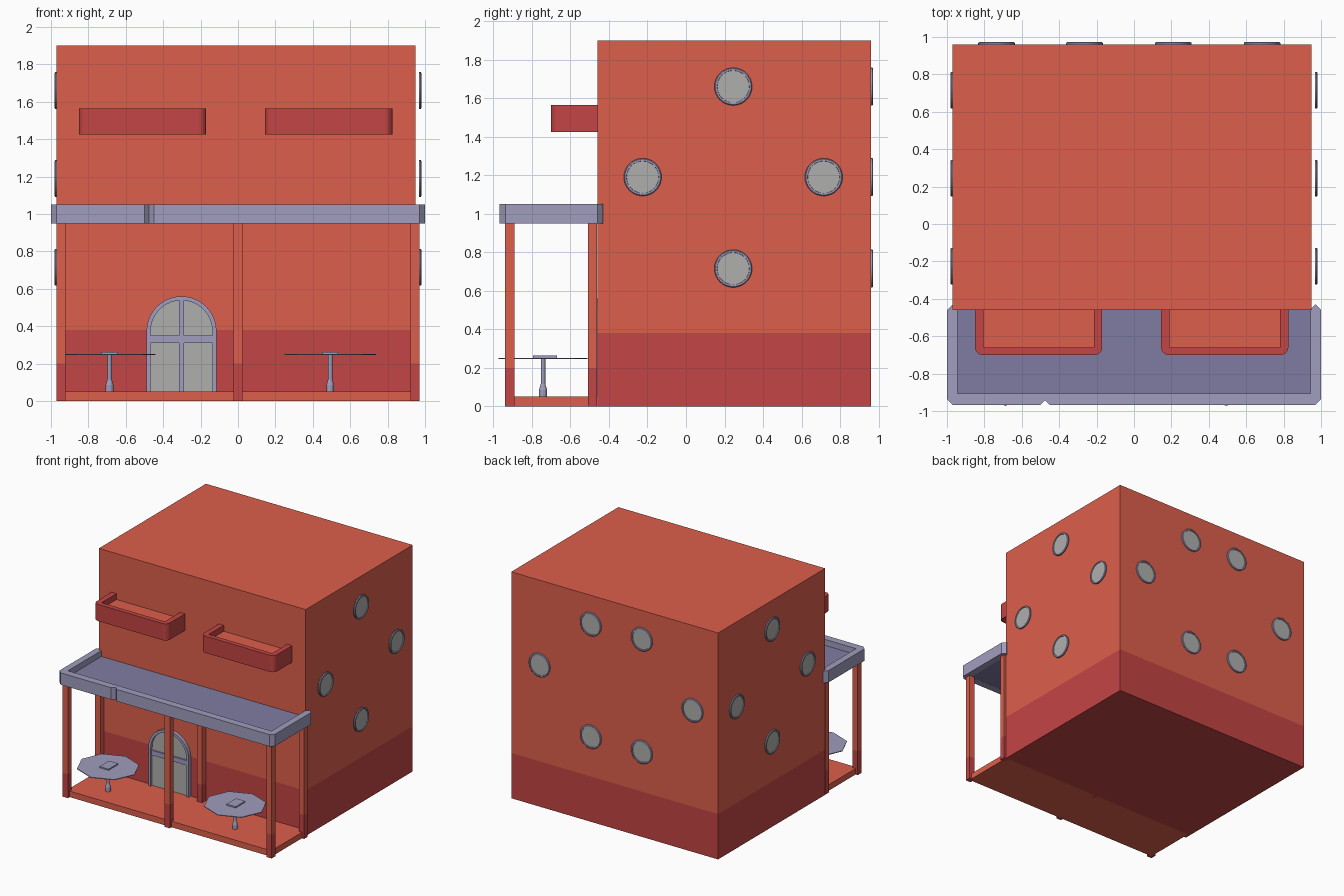
import bpy, bmesh
from math import sin, cos, pi
from mathutils import Matrix

if "Cube" in bpy.data.objects:
    bpy.data.objects.remove(bpy.data.objects["Cube"])


def material(name, rgb):
    m = bpy.data.materials.new(name)
    m.diffuse_color = (*rgb, 1)
    m.use_nodes = True
    m.node_tree.nodes["Principled BSDF"].inputs["Base Color"].default_value = m.diffuse_color
    return m


ORANGE = material("orange_plaster", (0.72, 0.115, 0.072))
RED = material("dark_red", (0.55, 0.058, 0.058))
LAV = material("lavender", (0.35, 0.337, 0.515))
DECK = material("lavender_dark", (0.216, 0.202, 0.36))
GLASS = material("glass_grey", (0.43, 0.43, 0.42))


def finish(bm, name, mats, matrix=None):
    bmesh.ops.recalc_face_normals(bm, faces=bm.faces)
    me = bpy.data.meshes.new(name)
    bm.to_mesh(me)
    bm.free()
    for m in mats:
        me.materials.append(m)
    ob = bpy.data.objects.new(name, me)
    bpy.context.collection.objects.link(ob)
    if matrix:
        ob.matrix_world = matrix
    return ob


def box(name, lo, hi, mats, split=None):
    """Box between two corners; below height 'split' it takes the second material."""
    bm = bmesh.new()
    bmesh.ops.create_cube(bm, size=1)
    for v in bm.verts:
        v.co = [lo[i] if v.co[i] < 0 else hi[i] for i in range(3)]
    if split:
        bmesh.ops.bisect_plane(bm, geom=bm.verts[:] + bm.edges[:] + bm.faces[:],
                               plane_co=(0, 0, split), plane_no=(0, 0, 1))
        for f in bm.faces:
            f.material_index = int(f.calc_center_median().z < split)
    return finish(bm, name, mats)


def prism(name, pts, a, b, mat, upright=False):
    """Extrude an outline from a to b along z, or along y when upright."""
    bm = bmesh.new()
    at = (lambda p, h: (p[0], h, p[1])) if upright else (lambda p, h: (p[0], p[1], h))
    face = bm.faces.new([bm.verts.new(at(p, a)) for p in pts])
    ext = bmesh.ops.extrude_face_region(bm, geom=[face])
    for v in ext["geom"]:
        if isinstance(v, bmesh.types.BMVert):
            v.co[1 if upright else 2] = b
    return finish(bm, name, [mat])


def lathe(name, profile, n, mats, matrix, inner=0):
    """Turn (radius, height) points about z; the last 'inner' bands use material 2."""
    bm = bmesh.new()
    rings = [[bm.verts.new((r * cos(2 * pi * k / n), r * sin(2 * pi * k / n), h))
              for k in range(n)] for r, h in profile]
    for i in range(len(rings) - 1):
        for k in range(n):
            j = (k + 1) % n
            bm.faces.new((rings[i][k], rings[i][j], rings[i + 1][j], rings[i + 1][k]))
    bm.faces.new(rings[0])
    bm.faces.new(rings[-1]).material_index = inner
    return finish(bm, name, mats, matrix)


def arc(cx, cy, r, a0, a1, n):
    return [(cx + r * cos(a0 + (a1 - a0) * i / n), cy + r * sin(a0 + (a1 - a0) * i / n))
            for i in range(n + 1)]


# Building block with darker base band
box("building", (-0.97, -0.46, 0), (0.95, 0.96, 1.9), [ORANGE, RED], 0.38)

# Porch floor and six posts
box("porch_floor", (-0.95, -0.915, 0), (0.95, -0.46, 0.05), [ORANGE])
for x in (-0.946, 0, 0.946):
    for row, y in (("front", -0.915), ("rear", -0.485)):
        box(f"{row}_post", (x - 0.024, y - 0.024, 0), (x + 0.024, y + 0.024, 0.95),
            [ORANGE, RED], 0.2)

# Awning: deck plate and raised rim with a notch in the front
prism("awning_deck", [(-0.955, -0.455), (-0.955, -0.91), (0.955, -0.91), (0.955, -0.455)],
      0.951, 1.0, DECK)
rim = [(-0.97, -0.43), (-1, -0.46), (-1, -0.937), (-0.97, -0.967),
       (-0.5, -0.967), (-0.475, -0.942), (-0.45, -0.967),
       (0.97, -0.967), (1, -0.937), (1, -0.46), (0.97, -0.43), (0.945, -0.455),
       (0.945, -0.905), (-0.945, -0.905), (-0.945, -0.455)]
prism("awning_rim", rim, 0.95, 1.05, LAV)

# Two balconies: rounded parapet around a floor
for x0, x1 in ((-0.85, -0.17), (0.145, 0.825)):
    r = 0.04
    outline = ([(x0, -0.455)] + arc(x0 + r, -0.70 + r, r, pi, 1.5 * pi, 5)
               + arc(x1 - r, -0.70 + r, r, 1.5 * pi, 2 * pi, 5) + [(x1, -0.455)])
    inner = [(x1 - 0.045, -0.455), (x1 - 0.045, -0.66), (x0 + 0.045, -0.66), (x0 + 0.045, -0.455)]
    prism("balcony_parapet", outline + inner, 1.425, 1.565, RED)
    box("balcony_floor", (x0 + 0.04, -0.665, 1.427), (x1 - 0.04, -0.455, 1.515), [ORANGE])

# Arched door: frame, glass and crossing bars
cx, w, spring, t = -0.302, 0.187, 0.373, 0.022
outer = [(cx + w, 0.05)] + arc(cx, spring, w, 0, pi, 20) + [(cx - w, 0.05)]
hole = [(cx + w - t, 0.05)] + arc(cx, spring, w - t, 0, pi, 20) + [(cx - w + t, 0.05)]
prism("door_frame", outer + hole[::-1], -0.49, -0.455, LAV, True)
prism("door_glass", hole, -0.47, -0.455, GLASS, True)
box("door_upright_bar", (cx - 0.013, -0.485, 0.05), (cx + 0.013, -0.46, spring + w - 0.01), [LAV])
box("door_cross_bar", (cx - w + 0.01, -0.483, 0.31), (cx + w - 0.01, -0.46, 0.35), [LAV])

# Two octagonal tables with turned pedestals and a small plate on top
for x in (-0.687, 0.493):
    place = Matrix.Translation((x, -0.742, 0))
    lathe("table_pedestal", [(0.021, 0.05), (0.021, 0.085), (0.012, 0.115), (0.012, 0.25)],
          12, [LAV], place)
    lathe("table_top", [(0.245, 0.246), (0.245, 0.252)], 8, [LAV],
          place @ Matrix.Diagonal((1, 0.94, 1, 1)))
    prism("table_plate", [(x - 0.042, -0.795), (x + 0.042, -0.795),
                          (x + 0.042, -0.67), (x - 0.042, -0.67)], 0.25, 0.263, LAV)

# Round windows on both sides and the back
ring = [(0.098, 0), (0.098, 0.009), (0.093, 0.013), (0.084, 0.013), (0.083, 0.007)]


def window(matrix):
    lathe("round_window", ring, 32, [LAV, GLASS], matrix, 1)


for y, z in ((0.245, 1.66), (-0.225, 1.19), (0.715, 1.19), (0.245, 0.715)):
    for s in (1, -1):
        window(Matrix.Translation((s * 0.968, y, z)) @ Matrix.Rotation(s * pi / 2, 4, 'Y'))
for x, z in ((-0.735, 1.19), (-0.265, 1.66), (-0.265, 0.715),
             (0.21, 1.66), (0.21, 0.715), (0.685, 1.19)):
    window(Matrix.Translation((x, 0.959, z)) @ Matrix.Rotation(-pi / 2, 4, 'X'))
